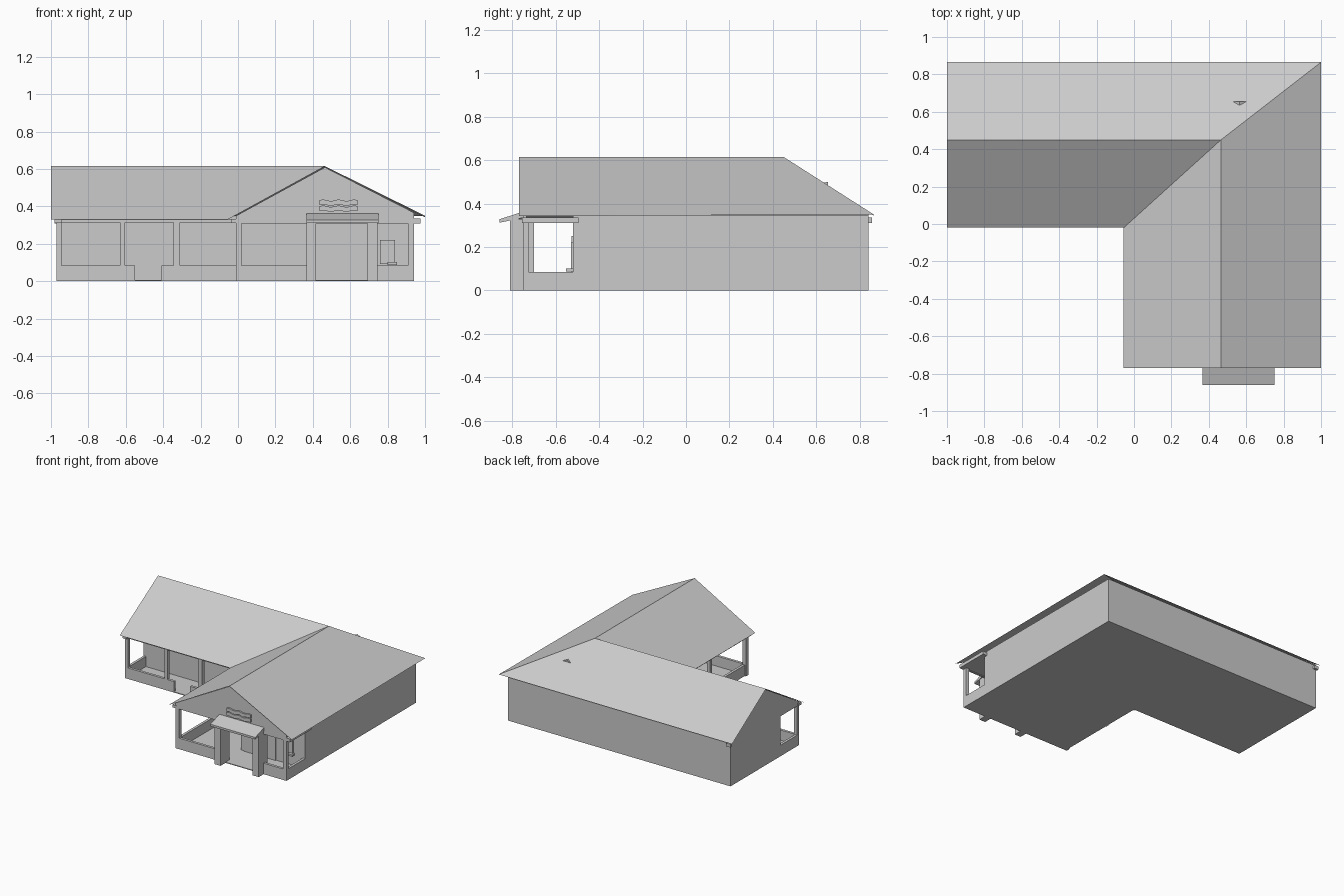
import bpy, math

if "Cube" in bpy.data.objects:
    bpy.data.objects.remove(bpy.data.objects["Cube"])


def mesh(name, verts, faces):
    me = bpy.data.meshes.new(name)
    me.from_pydata(verts, [], faces)
    me.update()
    ob = bpy.data.objects.new(name, me)
    bpy.context.collection.objects.link(ob)
    return ob


def box(name, x0, x1, y0, y1, z0, z1):
    v = [(x, y, z) for z in (z0, z1) for x, y in ((x0, y0), (x1, y0), (x1, y1), (x0, y1))]
    f = [(3, 2, 1, 0), (4, 5, 6, 7)] + [(i, (i + 1) % 4, 4 + (i + 1) % 4, 4 + i) for i in range(4)]
    return mesh(name, v, f)


def prism(name, pts, axis, a, b):
    """Extrude a 2D outline along the given axis from a to b."""
    def place(p, t):
        q = list(p)
        q.insert("xyz".index(axis), t)
        return q
    n = len(pts)
    v = [place(p, t) for t in (a, b) for p in pts]
    f = [tuple(range(n))[::-1], tuple(range(n, 2 * n))]
    f += [(i, (i + 1) % n, n + (i + 1) % n, n + i) for i in range(n)]
    ob = mesh(name, v, f)
    import bmesh
    bm = bmesh.new()
    bm.from_mesh(ob.data)
    bmesh.ops.recalc_face_normals(bm, faces=bm.faces)
    bm.to_mesh(ob.data)
    bm.free()
    return ob


# L-shaped floor slab
prism("floor_slab", [(0, -.75), (.94, -.75), (.94, .84), (-.97, .84), (-.97, 0), (0, 0)], "z", 0, .006)

# Walls of the enclosed rooms: a vertical strip around the inner outline
plan = [(.94, .84), (-.97, .84), (-.97, .23), (.39, .23), (.39, -.52), (.94, -.52)]
n = len(plan)
mesh("house_walls", [(x, y, z) for z in (0, .345) for x, y in plan],
     [(i, (i + 1) % n, n + (i + 1) % n, n + i) for i in range(n)])

# Roof sheets meeting at ridges, hip and valley
roof = [(-1, .45, .615), (.465, .45, .615), (.465, -.77, .615), (-1, .865, .345), (1, .865, .35),
        (1, -.77, .342), (-.055, -.77, .33), (-.055, -.02, .33), (-1, -.02, .33)]
mesh("roof", roof, [(0, 1, 4, 3)[::-1], (0, 8, 7, 1), (1, 7, 6, 2), (1, 2, 5, 4)])

# Gable ends
prism("front_gable", [(-.01, .31), (.94, .31), (.94, .367), (.465, .609), (-.01, .35)], "y", -.75, -.735)
prism("left_gable", [(0, .31), (.84, .31), (.84, .355), (.45, .61), (0, .338)], "x", -.97, -.955)

# Porch ceiling and eave beams
prism("porch_ceiling", [(0, -.75), (.94, -.75), (.94, -.52), (.39, -.52), (.39, .23), (-.97, .23),
                        (-.97, 0), (0, 0)], "z", .314, .33)
box("right_eave_return", .94, .975, -.755, -.495, .31, .335)
box("left_eave_return", -.035, 0, -.755, -.02, .312, .332)
box("main_eave_return", -.98, -.945, -.015, .02, .312, .332)
box("back_eave_return", -.98, -.945, .84, .857, .31, .335)

# Porch posts
for i, (x0, x1, y0, y1) in enumerate([
        (-.97, -.945, 0, .025), (-.63, -.605, 0, .025), (-.345, -.31, 0, .03),
        (-.01, .02, -.75, -.72), (-.005, .02, -.31, -.285), (-.01, .02, -.01, .02),
        (.91, .94, -.75, -.725)]):
    box(f"porch_post_{i + 1}", x0, x1, y0, y1, 0, .315)

# Low porch walls, with an entry gap in the main wing and one in the front
for i, (x0, x1, y0, y1) in enumerate([
        (-.97, -.55, 0, .02), (-.41, 0, 0, .02), (-.97, -.95, .02, .23),
        (0, .02, -.73, 0), (0, .365, -.75, -.73), (.745, .94, -.75, -.73),
        (.92, .94, -.73, -.52)]):
    box(f"low_wall_{i + 1}", x0, x1, y0, y1, 0, .085)

# Front entry: columns, lintel and sloped canopy
for side, x in (("left", .365), ("right", .692)):
    box(f"entry_column_{side}", x, x + .053, -.81, -.7, 0, .312)
box("entry_lintel", .37, .745, -.81, -.745, .31, .33)
prism("entry_canopy", [(-.86, .312), (-.86, .328), (-.75, .363), (-.75, .335)], "x", .365, .75)

# Doors and window on the porch walls
box("side_door", .0, .15, .222, .232, 0, .25)
box("entry_door_left", .42, .51, -.527, -.518, .006, .25)
box("entry_door_right", .56, .69, -.527, -.518, .006, .25)
box("window", .76, .84, -.53, -.518, .092, .22)
box("window_ledge", .8, .85, -.552, -.52, .088, .102)

# Plain wavy plaques on the gable
for name, z in (("lower_plaque", .388), ("upper_plaque", .42)):
    xs = [.435 + .205 * i / 12 for i in range(13)]
    wave = [.004 * math.sin(i * 1.3) for i in range(13)]
    top = [(x, z + .013 + w) for x, w in zip(xs, wave)]
    bottom = [(x, z - .013 + w) for x, w in zip(xs, wave)]
    prism(name, bottom + top[::-1], "y", -.762, -.749)

# Small triangular roof vent
mesh("roof_vent", [(.525, .655, .482), (.605, .655, .482), (.565, .655, .5), (.565, .635, .497)],
     [(0, 2, 1), (0, 3, 2), (1, 2, 3), (0, 1, 3)])
